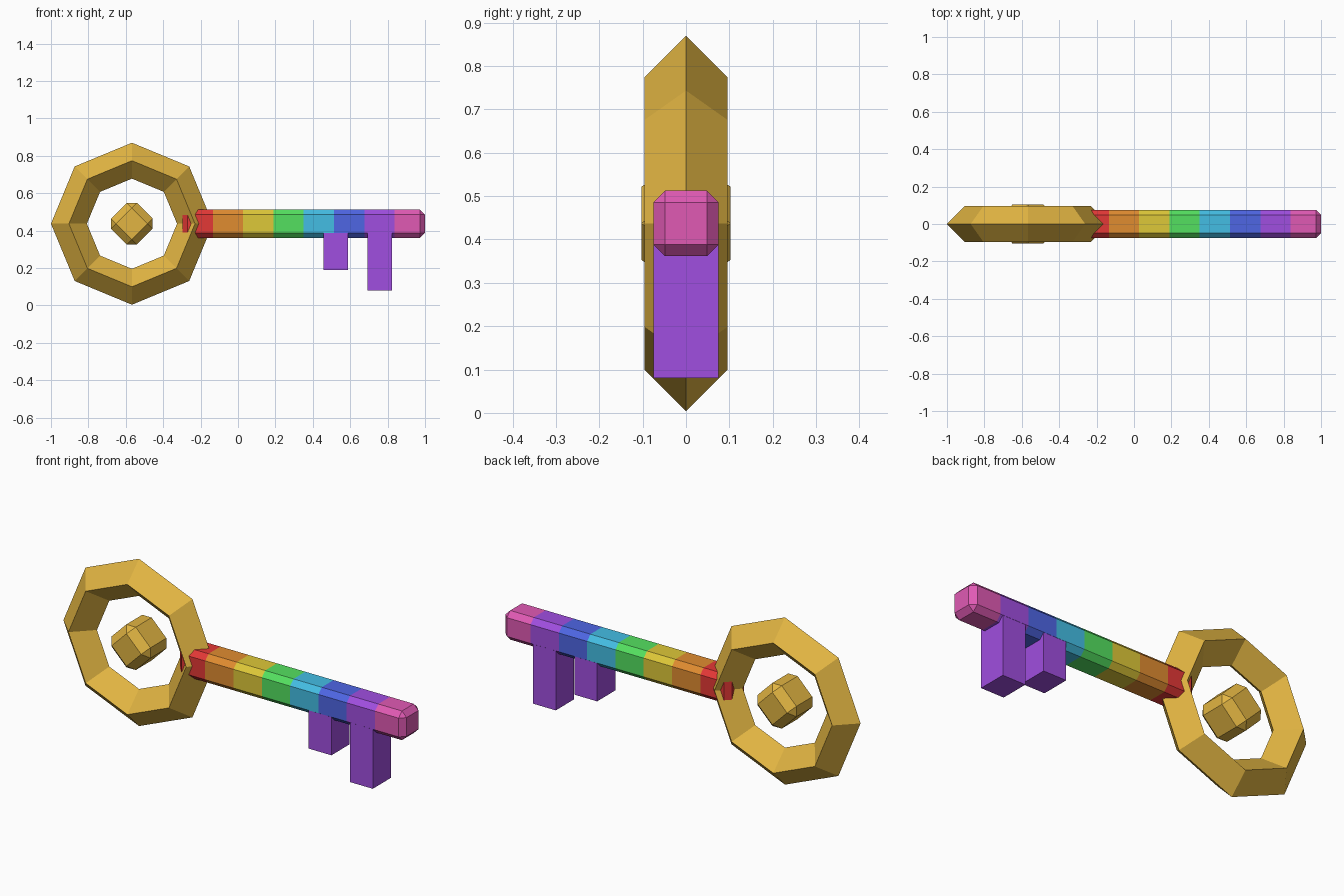
import bpy, bmesh
from math import pi
from mathutils import Vector, Matrix

if "Cube" in bpy.data.objects:
    bpy.data.objects.remove(bpy.data.objects["Cube"], do_unlink=True)


def material(name, rgb):
    lin = [((c / 255 + 0.055) / 1.055) ** 2.4 for c in rgb] + [1]
    m = bpy.data.materials.new(name)
    m.use_nodes = True
    m.diffuse_color = lin
    m.node_tree.nodes["Principled BSDF"].inputs["Base Color"].default_value = lin
    return m


gold = material("gold", (226, 181, 66))
rainbow = [material(n, c) for n, c in (
    ("red", (228, 56, 54)), ("orange", (224, 140, 48)),
    ("yellow", (222, 200, 56)), ("green", (84, 224, 96)),
    ("cyan", (68, 190, 228)), ("blue", (78, 102, 228)),
    ("purple", (160, 78, 224)), ("pink", (224, 90, 180)))]


def box(name, size, centre, mats, bevel=0, turn=0, cuts=()):
    """Box with chamfered edges, turned about y and sliced at the given x values."""
    bm = bmesh.new()
    bmesh.ops.create_cube(bm, size=1)
    bmesh.ops.scale(bm, vec=size, verts=bm.verts)
    if bevel:
        bmesh.ops.bevel(bm, geom=bm.edges[:], offset=bevel, segments=1,
                        affect='EDGES')
    bmesh.ops.transform(bm, verts=bm.verts,
                        matrix=Matrix.Translation(centre) @ Matrix.Rotation(turn, 4, 'Y'))
    for x in cuts:
        bmesh.ops.bisect_plane(bm, geom=bm.verts[:] + bm.edges[:] + bm.faces[:],
                               plane_co=(x, 0, 0), plane_no=(1, 0, 0))
    # each slice takes the next colour along x
    for f in bm.faces:
        f.material_index = sum(f.calc_center_median().x > x for x in cuts)
    mesh = bpy.data.meshes.new(name)
    bm.to_mesh(mesh)
    bm.free()
    for m in mats:
        mesh.materials.append(m)
    obj = bpy.data.objects.new(name, mesh)
    bpy.context.collection.objects.link(obj)
    return obj


# Handle ring: eight-sided, diamond cross-section
MID = 0.437
HUB = Vector((-0.567, 0, MID))
bpy.ops.mesh.primitive_torus_add(major_segments=8, minor_segments=4,
                                 major_radius=0.337, minor_radius=0.096,
                                 location=HUB, rotation=(pi / 2, 0, 0))
ring = bpy.context.object
ring.name = "handle_ring"
ring.data.materials.append(gold)

# Floating gem in the ring
box("centre_gem", (0.195, 0.206, 0.195), HUB, [gold], bevel=0.038, turn=pi / 4)

# Shaft with eight equal colour bands
START, END = -0.297, 1.0
band = (END - START) / len(rainbow)
box("shaft", (END - START, 0.151, 0.151), ((START + END) / 2, 0, MID), rainbow,
    bevel=0.027, cuts=[START + band * i for i in range(1, len(rainbow))])

# Teeth below the shaft
for name, x, bottom in (("short_tooth", 0.522, 0.19), ("long_tooth", 0.759, 0.08)):
    top = 0.39
    box(name, (0.131, 0.15, top - bottom), (x, 0, (top + bottom) / 2), [rainbow[6]])
